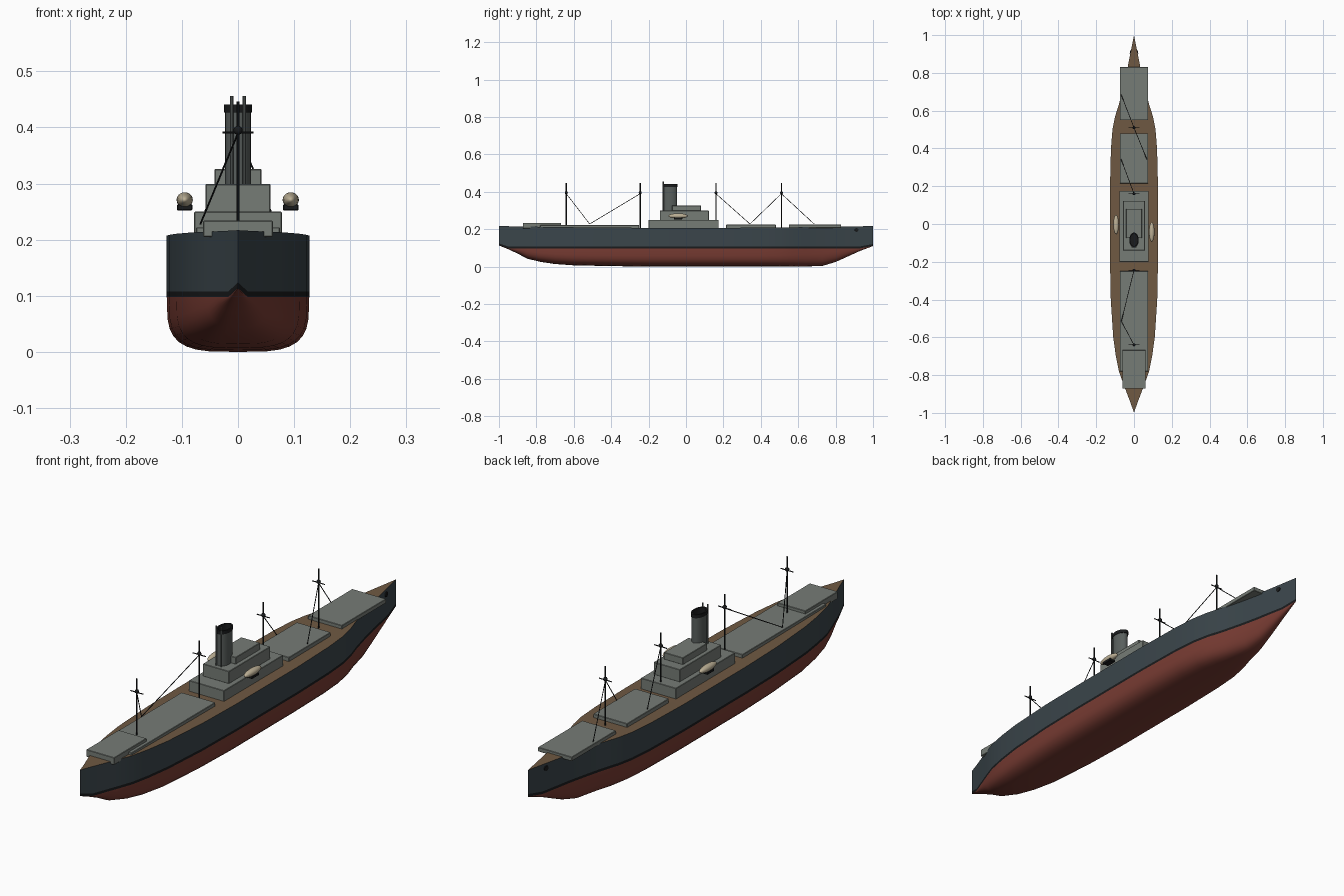
import bpy, bmesh, math
from mathutils import Vector

if "Cube" in bpy.data.objects:
    bpy.data.objects.remove(bpy.data.objects["Cube"])


def material(name, r, g, b):
    m = bpy.data.materials.new(name)
    m.diffuse_color = (r, g, b, 1)
    m.use_nodes = True
    m.node_tree.nodes["Principled BSDF"].inputs["Base Color"].default_value = m.diffuse_color
    return m


RED = material("antifouling_red", 0.19, 0.045, 0.033)
NAVY = material("hull_slate", 0.043, 0.06, 0.07)
BLACK = material("black", 0.01, 0.011, 0.012)
WOOD = material("deck_wood", 0.16, 0.1, 0.055)
GREY = material("house_grey", 0.18, 0.2, 0.18)
STEEL = material("funnel_grey", 0.1, 0.115, 0.11)
CREAM = material("boat_cream", 0.5, 0.43, 0.3)


def smooth(o, angle=35):
    bpy.ops.object.select_all(action='DESELECT')
    o.select_set(True)
    bpy.context.view_layer.objects.active = o
    bpy.ops.object.shade_smooth_by_angle(angle=math.radians(angle))


def finish(name, bm, mats, shade=True):
    bmesh.ops.recalc_face_normals(bm, faces=bm.faces)
    me = bpy.data.meshes.new(name)
    bm.to_mesh(me)
    bm.free()
    o = bpy.data.objects.new(name, me)
    bpy.context.collection.objects.link(o)
    for m in mats:
        me.materials.append(m)
    if shade:
        smooth(o)
    return o


def box(name, x, y0, y1, z0, z1, mat, cx=0):
    bm = bmesh.new()
    bmesh.ops.create_cube(bm, size=1)
    for v in bm.verts:
        v.co = (cx + v.co.x * 2 * x, (y0 + y1) / 2 + v.co.y * (y1 - y0),
                (z0 + z1) / 2 + v.co.z * (z1 - z0))
    o = finish(name, bm, [mat], False)
    b = o.modifiers.new("soft_edge", 'BEVEL')
    b.width, b.segments = 0.0015, 1
    return o


def rod(name, a, b, r, mat=BLACK, n=10):
    a, b = Vector(a), Vector(b)
    bpy.ops.mesh.primitive_cylinder_add(vertices=n, radius=r, depth=(b - a).length, location=(a + b) / 2)
    o = bpy.context.object
    o.name = name
    o.rotation_euler = (b - a).to_track_quat('Z', 'Y').to_euler()
    o.data.materials.append(mat)
    smooth(o)
    return o


def ball(name, loc, scale, mat):
    bpy.ops.mesh.primitive_uv_sphere_add(segments=20, ring_count=12, radius=1, location=loc)
    o = bpy.context.object
    o.name = name
    o.scale = scale
    o.data.materials.append(mat)
    smooth(o, 60)
    return o


# Hull stations: y, half breadth, keel height
STATIONS = [(-1, 0, .113), (-.95, .017, .093), (-.9, .036, .07), (-.85, .055, .043), (-.78, .08, .026),
            (-.7, .096, .014), (-.6, .11, .007), (-.4, .123, .003), (-.2, .127, 0), (.2, .127, 0),
            (.4, .122, 0), (.5, .114, 0), (.57, .1, 0), (.64, .078, .001), (.73, .055, .004),
            (.8, .039, .025), (.86, .028, .052), (.93, .014, .084), (1, 0, .11)]
N = 8
bm = bmesh.new()
rows = []
for y, w, zk in STATIONS:
    zw = max(.098, zk + .001)
    top = .207 + .010 * y * y
    p = 2 + 1.6 * min(1, w / .12)
    pts = []
    for i in range(N + 1):
        t = i / N * math.pi / 2
        pts.append((w * math.sin(t) ** (2 / p), zw - (zw - zk) * math.cos(t) ** (2 / p)))
    pts += [(w, zw + .01), (w, top)]
    ring = [(-x, z) for x, z in reversed(pts[1:])] + pts
    rows.append([bm.verts.new((x, y, z)) for x, z in ring])
count = len(rows[0])
for a, b in zip(rows, rows[1:]):
    for i in range(count):
        j = (i + 1) % count
        f = bm.faces.new((a[i], a[j], b[j], b[i]))
        if i == count - 1:
            f.material_index = 3
        elif i in (0, count - 2):
            f.material_index = 1
        elif i in (1, count - 3):
            f.material_index = 2
bmesh.ops.remove_doubles(bm, verts=bm.verts, dist=.0002)
finish("hull", bm, [RED, NAVY, BLACK, WOOD])

# Hatch decks and end houses
box("bow_deck_house", .075, .55, .83, .207, .224, GREY)
box("forward_hatch", .075, .215, .48, .205, .224, GREY)
box("aft_hatch", .075, -.78, -.25, .205, .222, GREY)
box("stern_house", .062, -.872, -.667, .205, .234, GREY)

# Stepped superstructure
box("lower_house", .078, -.2, .175, .203, .25, GREY)
box("middle_house", .058, -.14, .122, .249, .299, GREY)
box("bridge_house", .042, -.075, .08, .298, .326, GREY)

# Oval funnel with hollow black cap
bm = bmesh.new()
profile = [(.023, .295), (.023, .427), (.025, .427), (.025, .441), (.020, .441), (.020, .415)]
S = 28
rings = [[bm.verts.new((r * math.cos(2 * math.pi * k / S), -.085 + 1.6 * r * math.sin(2 * math.pi * k / S), z))
          for k in range(S)] for r, z in profile]
for n, (a, b) in enumerate(zip(rings, rings[1:])):
    for k in range(S):
        f = bm.faces.new((a[k], a[(k + 1) % S], b[(k + 1) % S], b[k]))
        f.material_index = 1 if n else 0
bm.faces.new(rings[-1]).material_index = 1
bm.faces.new(rings[0])
finish("funnel", bm, [STEEL, BLACK])
for s in (-1, 1):
    rod("steam_pipe", (s * .011, -.122, .295), (s * .011, -.122, .456), .0035, STEEL)

# Lifeboats on cradles
for x, y in ((-.095, -.003), (.094, -.042)):
    ball("lifeboat", (x, y, .271), (.0145, .052, .0135), CREAM)
    box("lifeboat_cradle", .0135, y - .022, y + .022, .252, .263, BLACK, x)

# Masts with yards and lookout balls
for y in (-.64, -.245, .16, .51):
    rod("mast", (0, y, .205), (0, y, .446), .0032)
    rod("yard", (-.028, y, .391), (.028, y, .391), .002)
    ball("mast_lookout", (0, y, .395), (.008, .008, .008), BLACK)

# Cargo booms
for y, x, y2 in ((-.64, -.067, -.515), (-.245, -.067, -.515), (.16, -.068, .342),
                 (.51, .068, .342), (.51, -.068, .685)):
    rod("cargo_boom", (0, y, .39), (x, y2, .228), .0016, n=8)

# Hawse holes near the bow
for s in (-1, 1):
    rod("hawse_hole", (s * .012, .91, .196), (s * .021, .912, .196), .010, n=16)
